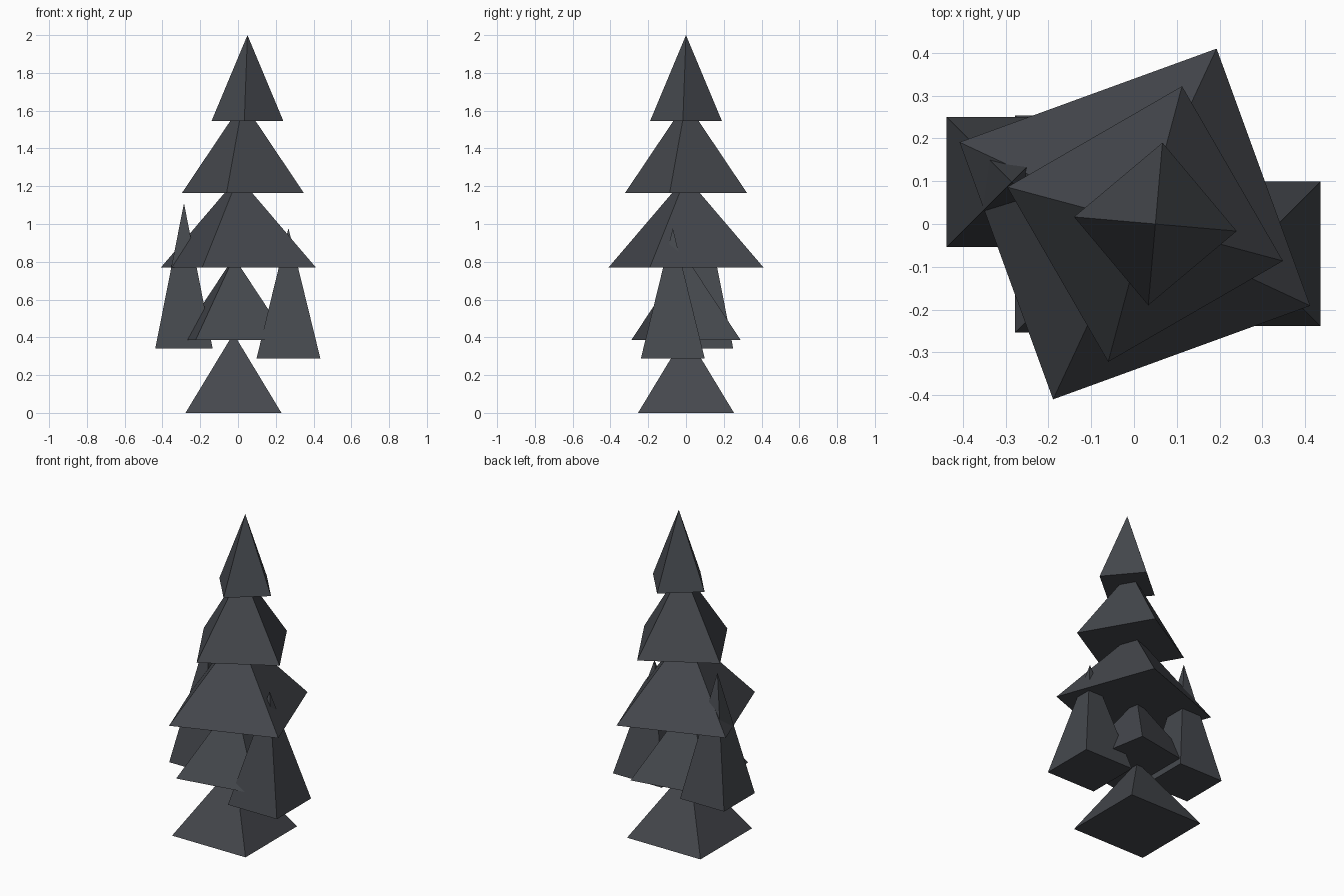
import bpy
import math

if "Cube" in bpy.data.objects:
    bpy.data.objects.remove(bpy.data.objects["Cube"])

mat = bpy.data.materials.new("dark_slate")
mat.diffuse_color = (0.06, 0.065, 0.075, 1)
mat.use_nodes = True
mat.node_tree.nodes["Principled BSDF"].inputs["Base Color"].default_value = mat.diffuse_color


def pyramid(name, x, y, z, half, height, turn=0):
    """Square pyramid: half side width, base at z, turned about its axis in degrees."""
    bpy.ops.mesh.primitive_cone_add(
        vertices=4, radius1=half * math.sqrt(2), radius2=0, depth=height,
        location=(x, y, z + height / 2),
        rotation=(0, 0, math.radians(45 + turn)))
    ob = bpy.context.object
    ob.name = name
    ob.data.materials.append(mat)
    return ob


# Central stack: each tier is turned 10 degrees further and drifts to +x
tiers = [
    (-0.024, 0.0, 0.254, 0.42),
    (-0.022, 0.385, 0.25, 0.44),
    (0.002, 0.77, 0.32, 0.48),
    (0.026, 1.165, 0.236, 0.48),
    (0.05, 1.545, 0.135, 0.455),
]
for i, (x, z, half, height) in enumerate(tiers):
    pyramid(f"tier_{i + 1}", x, 0, z, half, height, turn=10 * i)

# Slim side spires
pyramid("left_spire", -0.286, 0.098, 0.34, 0.152, 0.77)
pyramid("right_spire", 0.267, -0.07, 0.288, 0.169, 0.69)
